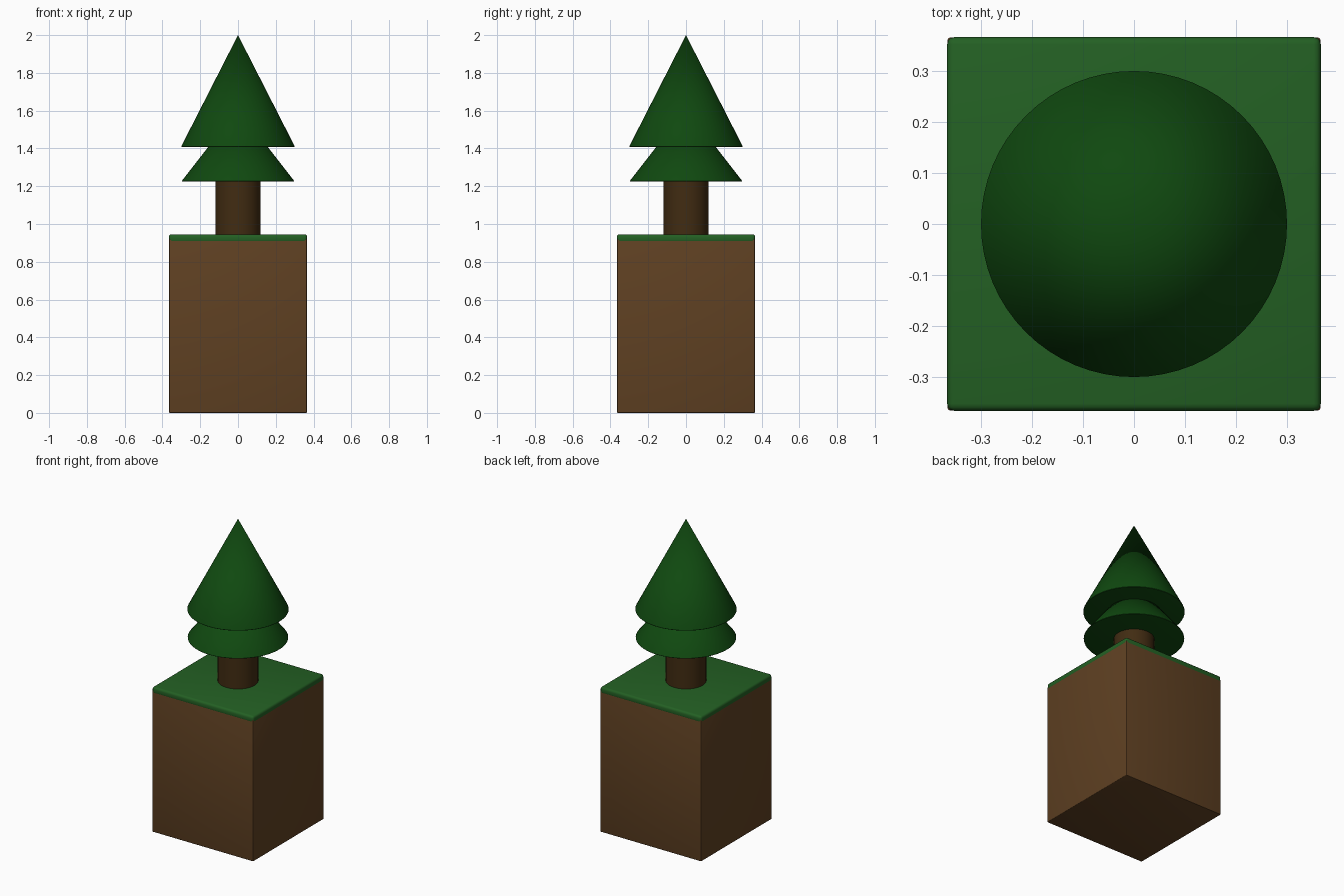
import bpy
import math

if "Cube" in bpy.data.objects:
    bpy.data.objects.remove(bpy.data.objects["Cube"], do_unlink=True)


def material(name, rgb):
    mat = bpy.data.materials.new(name)
    mat.use_nodes = True
    mat.diffuse_color = (*rgb, 1)
    mat.node_tree.nodes["Principled BSDF"].inputs["Base Color"].default_value = (*rgb, 1)
    return mat


soil = material("soil brown", (0.115, 0.052, 0.016))
grass = material("grass green", (0.017, 0.117, 0.017))
bark = material("bark brown", (0.053, 0.025, 0.006))
leaf = material("leaf green", (0.005, 0.066, 0.005))


def finish(name, mat, bevel=0, segments=3):
    """Name and colour the active object, round its rims and smooth it."""
    obj = bpy.context.object
    obj.name = obj.data.name = name
    obj.data.materials.append(mat)
    if bevel:
        mod = obj.modifiers.new("Rounded edges", "BEVEL")
        mod.width = bevel
        mod.segments = segments
        mod.limit_method = "ANGLE"
        mod.angle_limit = math.radians(40)
        bpy.ops.object.modifier_apply(modifier=mod.name)
    bpy.ops.object.shade_smooth_by_angle(angle=math.radians(35))
    return obj


def block(name, mat, half, bottom, top, bevel=0):
    bpy.ops.mesh.primitive_cube_add(size=1, location=(0, 0, (bottom + top) / 2))
    bpy.context.object.scale = (half * 2, half * 2, top - bottom)
    bpy.ops.object.transform_apply(location=False, rotation=False, scale=True)
    finish(name, mat, bevel)


def taper(name, mat, low_radius, high_radius, bottom, top, bevel=0):
    bpy.ops.mesh.primitive_cone_add(
        vertices=64, radius1=low_radius, radius2=high_radius,
        depth=top - bottom, location=(0, 0, (bottom + top) / 2))
    finish(name, mat, bevel)


# Ground: a tall soil block under a thin turf slab with rounded edges
block("soil_block", soil, 0.365, 0, 0.92, 0.004)
block("turf", grass, 0.366, 0.9, 0.945, 0.014)

# Tree: round trunk and two stacked cones of foliage
taper("trunk", bark, 0.12, 0.12, 0.93, 1.25)
taper("lower_foliage", leaf, 0.3, 0, 1.225, 1.61, 0.006)
taper("upper_foliage", leaf, 0.302, 0, 1.408, 2.0, 0.006)
